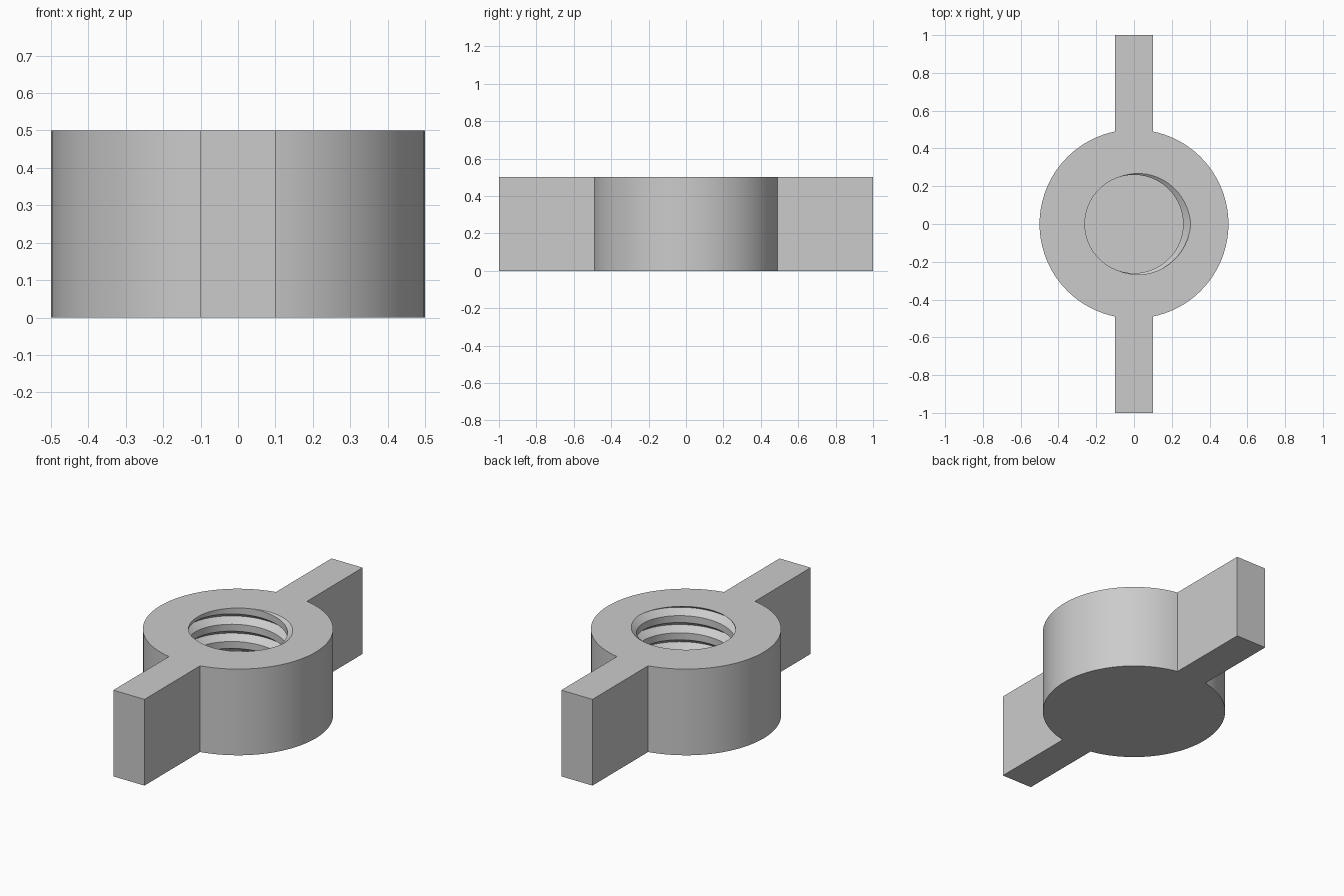
import bpy
import bmesh
import math

if "Cube" in bpy.data.objects:
    bpy.data.objects.remove(bpy.data.objects["Cube"], do_unlink=True)

HEIGHT, FLOOR = 0.5, 0.1
RADIUS, WING_HALF, WING_END = 0.5, 0.1, 1.0
BORE, ROOT, PITCH = 0.26, 0.3, 0.1
GROOVE = 0.3 * PITCH      # half height of the V groove
STEPS = 96


def material(name, grey):
    mat = bpy.data.materials.new(name)
    mat.use_nodes = True
    mat.diffuse_color = (grey, grey, grey, 1)
    mat.node_tree.nodes["Principled BSDF"].inputs["Base Color"].default_value = (grey, grey, grey, 1)
    return mat


def outline():
    """Round hub with a straight wing at the front and back."""
    start = math.acos(WING_HALF / RADIUS)
    half = []
    for i in range(STEPS // 2 + 1):
        a = -start + 2 * start * i / (STEPS // 2)
        half.append((RADIUS * math.cos(a), RADIUS * math.sin(a)))
    half += [(WING_HALF, WING_END), (-WING_HALF, WING_END)]
    return half + [(-x, -y) for x, y in half]


def thread_column(bm, turn):
    """Vertices up the bore wall at one angle, following the helix."""
    a = 2 * math.pi * turn
    column = []
    for k in range(-7, 3):
        centre = HEIGHT + PITCH * (turn + k)
        for offset in (-GROOVE, 0, GROOVE):
            z = min(max(centre + offset, FLOOR), HEIGHT)
            phase = (z - HEIGHT) / PITCH - turn
            gap = abs(phase - round(phase)) * PITCH
            r = BORE + (ROOT - BORE) * max(0, 1 - gap / GROOVE)
            column.append(bm.verts.new((r * math.cos(a), r * math.sin(a), z)))
    return column


bm = bmesh.new()

# Outer wall of hub and wings
points = outline()
low = [bm.verts.new((x, y, 0)) for x, y in points]
high = [bm.verts.new((x, y, HEIGHT)) for x, y in points]
for i in range(len(points)):
    j = (i + 1) % len(points)
    bm.faces.new((low[i], low[j], high[j], high[i]))

# Threaded wall of the blind bore
columns = [thread_column(bm, i / STEPS) for i in range(STEPS + 1)]
for left, right in zip(columns, columns[1:]):
    for i in range(len(left) - 1):
        bm.faces.new((left[i], left[i + 1], right[i + 1], right[i]))
bmesh.ops.remove_doubles(bm, verts=bm.verts[:], dist=0.0001)

# Underside, bore floor and top ring
for level in (0, FLOOR, HEIGHT):
    rim = [e for e in bm.edges if len(e.link_faces) == 1
           and all(abs(v.co.z - level) < 0.0005 for v in e.verts)]
    bmesh.ops.triangle_fill(bm, edges=rim, use_beauty=True, normal=(0, 0, 1))
bmesh.ops.recalc_face_normals(bm, faces=bm.faces[:])

mesh = bpy.data.meshes.new("wing_nut")
bm.to_mesh(mesh)
bm.free()
mesh.materials.append(material("plain grey", 0.6))
nut = bpy.data.objects.new("wing_nut", mesh)
bpy.context.collection.objects.link(nut)

bpy.ops.object.select_all(action="DESELECT")
nut.select_set(True)
bpy.context.view_layer.objects.active = nut
bpy.ops.object.shade_smooth_by_angle(angle=math.radians(30))
